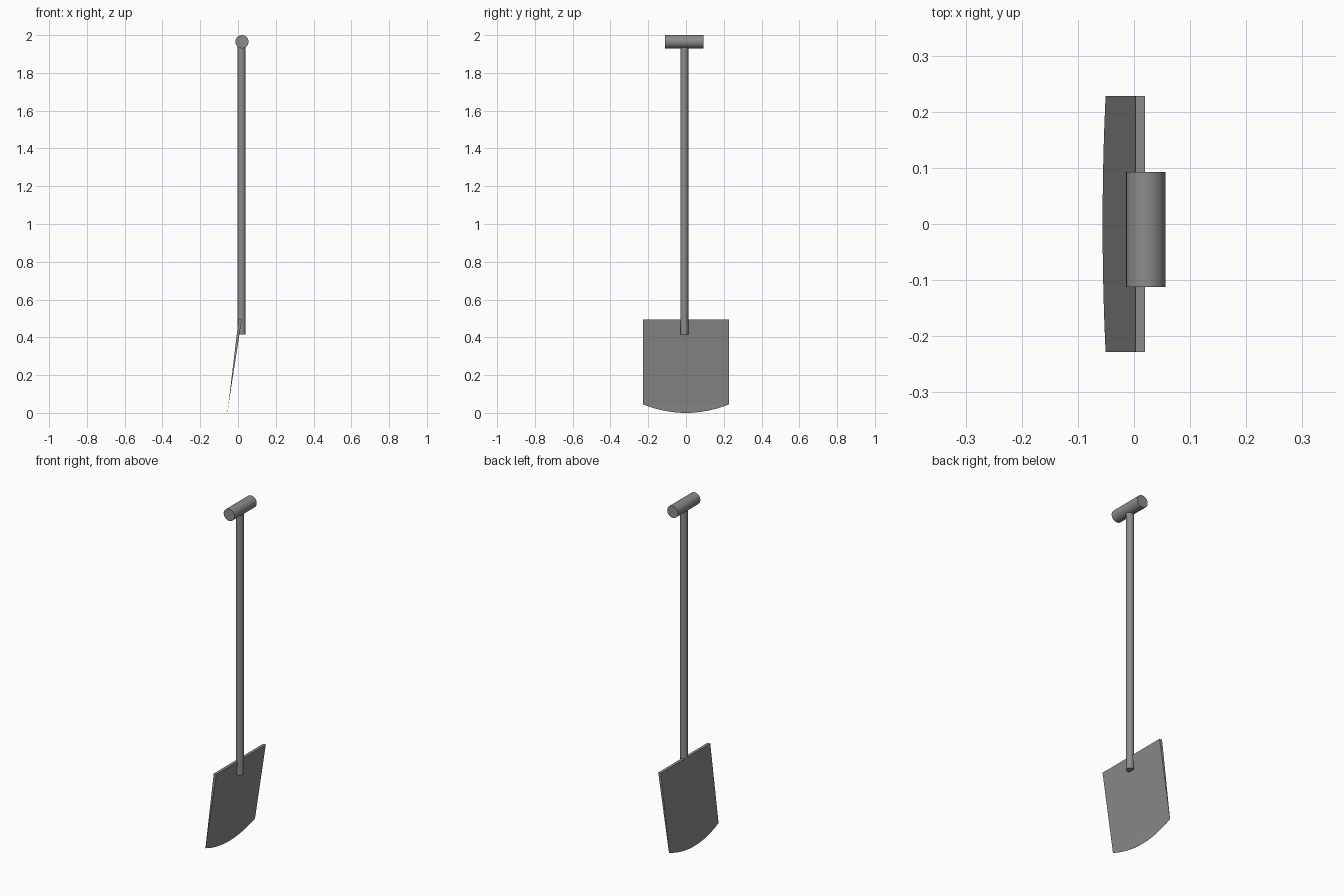
import bpy, bmesh, math

if "Cube" in bpy.data.objects:
    bpy.data.objects.remove(bpy.data.objects["Cube"])

# Dark metal grey for every part
metal = bpy.data.materials.new("dark_grey")
metal.diffuse_color = (0.26, 0.26, 0.26, 1)
metal.use_nodes = True
metal.node_tree.nodes["Principled BSDF"].inputs["Base Color"].default_value = metal.diffuse_color


def cylinder(name, radius, depth, location, rotation=(0, 0, 0)):
    bpy.ops.mesh.primitive_cylinder_add(vertices=32, radius=radius, depth=depth,
                                        location=location, rotation=rotation)
    ob = bpy.context.object
    ob.name = name
    ob.data.materials.append(metal)
    bpy.ops.object.shade_smooth_by_angle(angle=math.radians(40))
    return ob


# Shaft and cross grip
cylinder("shaft", 0.021, 1.53, (0.019, -0.009, 1.18))
cylinder("grip", 0.035, 0.205, (0.021, -0.0095, 1.965), (math.pi / 2, 0, 0))

# Blade: leaning wedge with a thin rounded lip
Y0, Y1, TOP, SHOULDER = -0.228, 0.228, 0.495, 0.045
COLS = 16


def blade_point(y, z, front):
    x = -0.056 + 0.119 * z
    thick = max(0.017 * (z - SHOULDER) / (TOP - SHOULDER), 0.0008)
    return (x + (thick if front else 0), y, z)


bm = bmesh.new()
grid = {}
for i in range(COLS + 1):
    t = 2 * i / COLS - 1
    y = (Y0 + Y1) / 2 + t * (Y1 - Y0) / 2
    lip = SHOULDER * t * t
    for row, z in enumerate((TOP, SHOULDER, lip)):
        for front in (0, 1):
            grid[i, row, front] = bm.verts.new(blade_point(y, z, front))

# Front and back skins, then the top and bottom rims
for i in range(COLS):
    for front in (0, 1):
        for r in (0, 1):
            bm.faces.new([grid[i, r, front], grid[i + 1, r, front],
                          grid[i + 1, r + 1, front], grid[i, r + 1, front]])
    for r in (0, 2):
        bm.faces.new([grid[i, r, 0], grid[i + 1, r, 0], grid[i + 1, r, 1], grid[i, r, 1]])
# Side rims
for i in (0, COLS):
    for r in (0, 1):
        bm.faces.new([grid[i, r, 0], grid[i, r, 1], grid[i, r + 1, 1], grid[i, r + 1, 0]])
bmesh.ops.remove_doubles(bm, verts=bm.verts, dist=0.0001)
bmesh.ops.recalc_face_normals(bm, faces=bm.faces)
mesh = bpy.data.meshes.new("blade")
bm.to_mesh(mesh)
bm.free()
mesh.materials.append(metal)
bpy.context.collection.objects.link(bpy.data.objects.new("blade", mesh))
